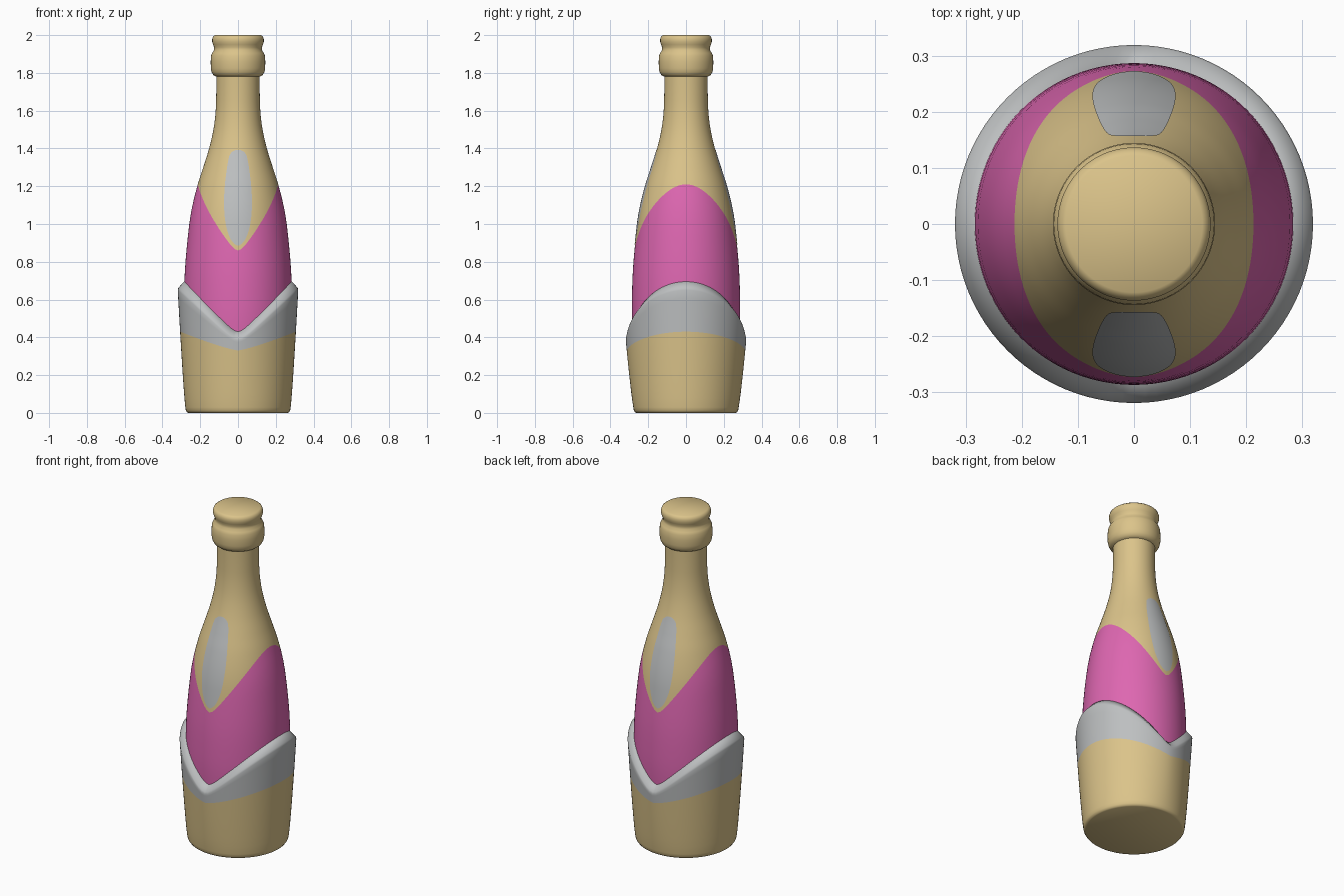
import bpy, bmesh, math

if "Cube" in bpy.data.objects:
    bpy.data.objects.remove(bpy.data.objects["Cube"])

SEG = 96


def material(name, rgb):
    m = bpy.data.materials.new(name)
    m.diffuse_color = (*rgb, 1)
    m.use_nodes = True
    m.node_tree.nodes["Principled BSDF"].inputs["Base Color"].default_value = m.diffuse_color
    return m


GOLD = material("gold", (0.71, 0.55, 0.255))
PINK = material("pink", (0.73, 0.135, 0.44))
SILVER = material("silver", (0.51, 0.525, 0.53))

# body silhouette as (height, radius)
BODY = [(0.25, 0.272), (0.5, 0.286), (0.66, 0.285), (0.8, 0.278), (1.0, 0.258),
        (1.1, 0.241), (1.21, 0.213), (1.3, 0.184), (1.4, 0.153), (1.5, 0.130),
        (1.6, 0.118), (1.7, 0.115), (1.78, 0.115)]
# collar and lip above the neck
COLLAR = [(1.783, 0.122), (1.79, 0.132), (1.805, 0.140), (1.825, 0.144),
          (1.86, 0.1445), (1.89, 0.143), (1.905, 0.137), (1.92, 0.127),
          (1.935, 0.126), (1.95, 0.132), (1.965, 0.1365), (1.98, 0.1365),
          (1.992, 0.132), (2.0, 0.122)]


def smooth_curve(pts, t):
    """Smooth interpolation through (position, value) points."""
    def slope(i):
        a, b = max(i - 1, 0), min(i + 1, len(pts) - 1)
        return (pts[b][1] - pts[a][1]) / (pts[b][0] - pts[a][0])
    i = 0
    while i < len(pts) - 2 and t > pts[i + 1][0]:
        i += 1
    h = pts[i + 1][0] - pts[i][0]
    u = min(max((t - pts[i][0]) / h, 0), 1)
    return ((2*u**3 - 3*u**2 + 1) * pts[i][1] + (u**3 - 2*u**2 + u) * h * slope(i)
            + (3*u**2 - 2*u**3) * pts[i + 1][1] + (u**3 - u**2) * h * slope(i + 1))


def vee(angle):
    """0 at front and back, 1 at the sides, with a softened point."""
    s, e = abs(math.cos(angle)), 0.1
    return (math.hypot(s, e) - e) / (math.hypot(1, e) - e)


def steps(a, b, n):
    return [a + (b - a) * i / n for i in range(n)]


def finish(name, bm, mats, angle):
    bmesh.ops.recalc_face_normals(bm, faces=bm.faces)
    mesh = bpy.data.meshes.new(name)
    bm.to_mesh(mesh)
    bm.free()
    for m in mats:
        mesh.materials.append(m)
    ob = bpy.data.objects.new(name, mesh)
    bpy.context.collection.objects.link(ob)
    bpy.ops.object.select_all(action='DESELECT')
    ob.select_set(True)
    bpy.context.view_layer.objects.active = ob
    bpy.ops.object.shade_smooth_by_angle(angle=math.radians(angle))
    return ob


def revolve(name, column, mats, row_mat, cap_bottom=False, cap_top=False):
    """Lathe whose (z, r) column may vary with the angle."""
    bm = bmesh.new()
    cols = []
    for k in range(SEG):
        a = 2 * math.pi * k / SEG
        cols.append([bm.verts.new((r * math.cos(a), r * math.sin(a), z))
                     for z, r in column(a)])
    for k in range(SEG):
        p, q = cols[k], cols[(k + 1) % SEG]
        for i in range(len(p) - 1):
            bm.faces.new((p[i], q[i], q[i + 1], p[i + 1])).material_index = row_mat(i)
    if cap_bottom:
        bm.faces.new([c[0] for c in cols])
    if cap_top:
        bm.faces.new([c[-1] for c in cols])
    return finish(name, bm, mats, 50)


# bottle: pink below the swooping line, gold above it
def bottle_column(a):
    edge = 0.86 + 0.35 * vee(a)
    zs = steps(0.25, edge, 14) + steps(edge, 1.4, 14) + steps(1.4, 1.78, 12) + [1.78]
    return [(z, smooth_curve(BODY, z)) for z in zs] + COLLAR


revolve("bottle_body", bottle_column, [GOLD, PINK],
        lambda i: 1 if i < 14 else 0, cap_top=True)


# base sleeve: gold below, silver band with a bevelled, V-shaped rim
def sleeve_column(a):
    f = vee(a)
    top = 0.385 + 0.265 * f
    band = 0.33 + 0.10 * abs(math.cos(a)) ** 1.2
    zs = steps(0.03, band, 8) + steps(band, top, 5) + [top]
    wall = [(z, 0.279 + 0.040 * ((z - 0.03) / (top - 0.03)) ** 0.85) for z in zs]
    rim = [(top + 0.012, 0.316), (top + 0.045, 0.286), (top + 0.045, 0.274)]
    return [(0, 0.262), (0.004, 0.270), (0.013, 0.276)] + wall + rim


revolve("base_sleeve", sleeve_column, [GOLD, SILVER],
        lambda i: 1 if i >= 11 else 0, cap_bottom=True)

# silver drop-shaped panels on the front and back shoulders
PANEL = [(0.885, 0.005), (0.90, 0.025), (0.93, 0.044), (1.0, 0.065), (1.1, 0.074),
         (1.2, 0.070), (1.3, 0.058), (1.36, 0.046), (1.38, 0.034), (1.393, 0.012)]


def shoulder_panel(name, side):
    bm = bmesh.new()
    rows = []
    for z in steps(0.885, 1.393, 48) + [1.393]:
        w = smooth_curve(PANEL, z)
        r = smooth_curve(BODY, z) + 0.002
        xs = [w * (j / 6 - 1) for j in range(13)]
        rows.append([bm.verts.new((-side * x, side * math.sqrt(r*r - x*x), z)) for x in xs])
    for p, q in zip(rows, rows[1:]):
        for j in range(12):
            bm.faces.new((p[j], p[j + 1], q[j + 1], q[j]))
    ob = finish(name, bm, [SILVER], 60)
    # make the plate face outwards
    if ob.data.polygons[300].normal.y * side < 0:
        ob.data.flip_normals()


shoulder_panel("front_panel", -1)
shoulder_panel("back_panel", 1)
